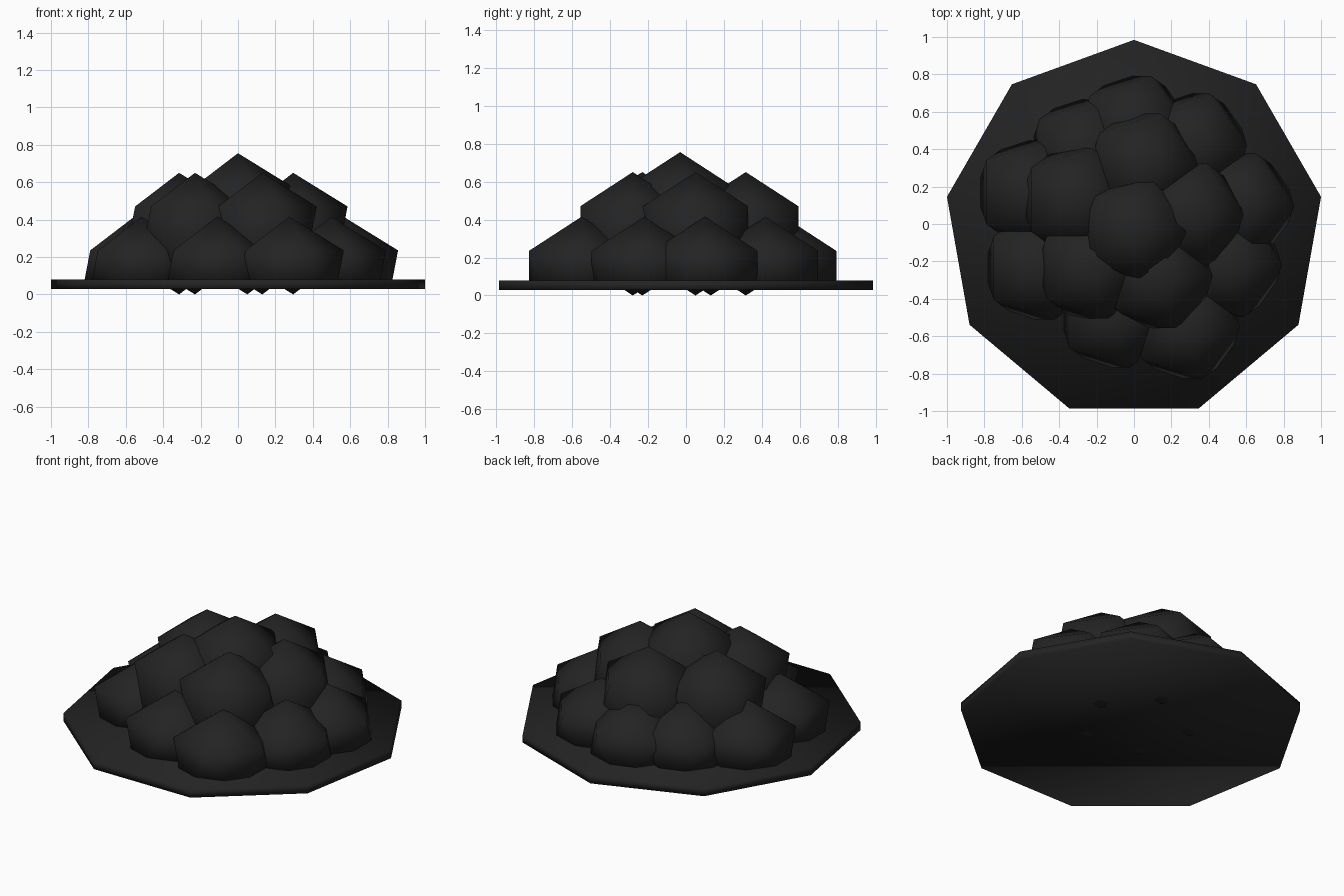
import bpy, bmesh, math
from mathutils import Matrix

if "Cube" in bpy.data.objects:
    bpy.data.objects.remove(bpy.data.objects["Cube"])

CY = -0.031      # plate centre in y
R = 0.325        # lump radius

mat = bpy.data.materials.new("charcoal black")
mat.diffuse_color = (0.017, 0.017, 0.017, 1)
mat.use_nodes = True
mat.node_tree.nodes["Principled BSDF"].inputs["Base Color"].default_value = mat.diffuse_color


def finish(bm, name):
    for f in bm.faces:
        f.smooth = True
    bmesh.ops.recalc_face_normals(bm, faces=bm.faces)
    me = bpy.data.meshes.new(name)
    bm.to_mesh(me)
    bm.free()
    me.materials.append(mat)
    ob = bpy.data.objects.new(name, me)
    bpy.context.collection.objects.link(ob)
    return ob


def lump(name, x, y, z):
    bm = bmesh.new()
    bmesh.ops.create_icosphere(bm, subdivisions=1, radius=R,
                               matrix=Matrix.Translation((x, y, z)))
    if z - R < -0.01:  # lowest lumps are cut off flat inside the plate
        cut = bmesh.ops.bisect_plane(
            bm, geom=bm.verts[:] + bm.edges[:] + bm.faces[:],
            plane_co=(0, 0, 0.05), plane_no=(0, 0, 1), clear_inner=True)
        rim = [e for e in cut["geom_cut"] if isinstance(e, bmesh.types.BMEdge)]
        bmesh.ops.contextual_create(bm, geom=rim)
    return finish(bm, name)


# nine-sided base plate, one corner pointing to the back
bm = bmesh.new()
bmesh.ops.create_cone(bm, cap_ends=True, segments=9, radius1=1.0154,
                      radius2=1.0154, depth=0.052)
top = max(bm.verts, key=lambda v: v.co.y)
turn = math.pi / 2 - math.atan2(top.co.y, top.co.x)
bm.transform(Matrix.Translation((0, CY, 0.054)) @ Matrix.Rotation(turn, 4, 'Z'))
finish(bm, "base_plate")

# outer ring of lumps
outer = [(0.0, 0.515), (0.315, 0.42), (0.565, 0.10), (0.50, -0.22),
         (0.275, -0.55), (-0.11, -0.49), (-0.515, -0.235),
         (-0.555, 0.17), (-0.27, 0.39)]
for i, (x, y) in enumerate(outer):
    lump(f"outer_lump_{i + 1}", x, y, 0.09)

# middle ring of lumps, tips just poking through the plate
middle = [(0.05, 0.315), (-0.315, 0.13), (-0.23, -0.23), (0.13, -0.28), (0.295, 0.05)]
for i, (x, y) in enumerate(middle):
    lump(f"middle_lump_{i + 1}", x, y, R)

# crowning lump
lump("top_lump", 0, CY, 0.43)
